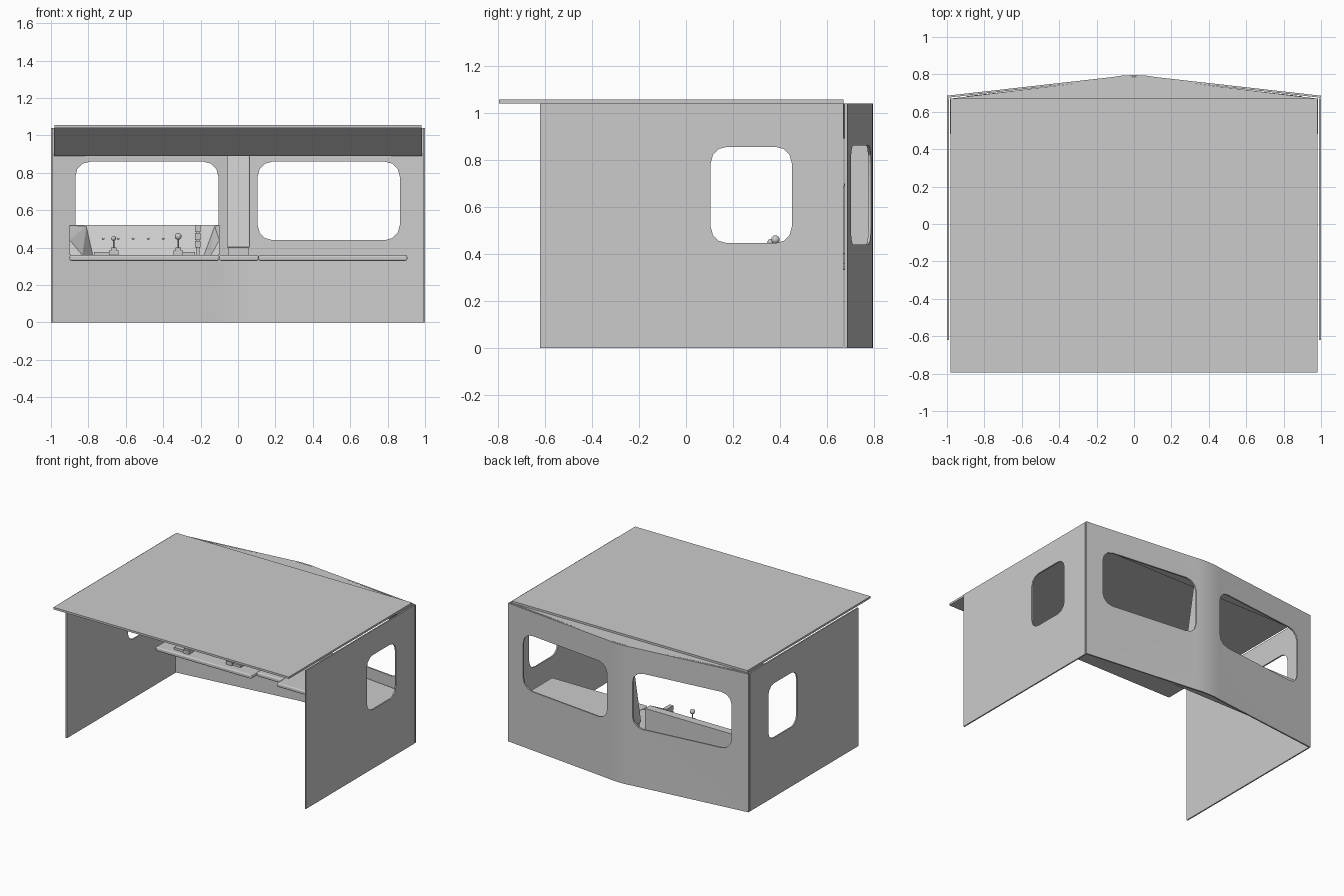
import bpy, bmesh, math
from mathutils import Vector

if "Cube" in bpy.data.objects:
    bpy.data.objects.remove(bpy.data.objects["Cube"])

AX = {'x': lambda p, d: (d, p[0], p[1]),
      'y': lambda p, d: (p[0], d, p[1]),
      'z': lambda p, d: (p[0], p[1], d)}


def finish(name, bm):
    bmesh.ops.recalc_face_normals(bm, faces=bm.faces)
    me = bpy.data.meshes.new(name)
    bm.to_mesh(me)
    bm.free()
    ob = bpy.data.objects.new(name, me)
    bpy.context.collection.objects.link(ob)
    return ob


def prism(name, pts, axis, a, b):
    """Extrude a flat outline along an axis from a to b."""
    bm = bmesh.new()
    f = bm.faces.new([bm.verts.new(AX[axis](p, a)) for p in pts])
    new = bmesh.ops.extrude_face_region(bm, geom=[f])['geom']
    step = Vector(AX[axis]((0, 0), b - a))
    bmesh.ops.translate(bm, vec=step, verts=[v for v in new if isinstance(v, bmesh.types.BMVert)])
    return finish(name, bm)


def hull(name, pts):
    bm = bmesh.new()
    bmesh.ops.convex_hull(bm, input=[bm.verts.new(p) for p in pts])
    bmesh.ops.dissolve_limit(bm, angle_limit=0.01, verts=bm.verts, edges=bm.edges)
    return finish(name, bm)


def box(name, x0, x1, y0, y1, z0, z1):
    return prism(name, [(x0, y0), (x1, y0), (x1, y1), (x0, y1)], 'z', z0, z1)


def rounded(u0, u1, v0, v1, r, n=3):
    pts = []
    for cu, cv, a0 in ((u1 - r, v1 - r, 0), (u0 + r, v1 - r, 90), (u0 + r, v0 + r, 180), (u1 - r, v0 + r, 270)):
        for i in range(n + 1):
            a = math.radians(a0 + 90 * i / n)
            pts.append((cu + r * math.cos(a), cv + r * math.sin(a)))
    return pts


def cut(ob, cutters):
    """Boolean the window cutters out of a wall, then discard them."""
    for c in cutters:
        c.hide_render = True
        m = ob.modifiers.new('window', 'BOOLEAN')
        m.operation, m.solver, m.object = 'DIFFERENCE', 'EXACT', c
    bpy.context.view_layer.update()
    me = bpy.data.meshes.new_from_object(ob.evaluated_get(bpy.context.evaluated_depsgraph_get()))
    ob.modifiers.clear()
    ob.data = me
    for c in cutters:
        bpy.data.objects.remove(c)


def smooth(ob):
    bpy.ops.object.select_all(action='DESELECT')
    ob.select_set(True)
    bpy.context.view_layer.objects.active = ob
    bpy.ops.object.shade_smooth_by_angle(angle=math.radians(30))


def bevel(ob, w):
    m = ob.modifiers.new('bevel', 'BEVEL')
    m.width, m.segments = w, 3


# roof sheet
box('roof', -0.98, 0.98, -0.795, 0.67, 1.04, 1.055)

# side walls with one window each
for name, x0, x1 in (('left_wall', -1.0, -0.99), ('right_wall', 0.99, 1.0)):
    wall = box(name, x0, x1, -0.62, 0.67, 0, 1.04)
    cut(wall, [prism('side_cutter', rounded(0.105, 0.45, 0.445, 0.855, 0.07), 'x', x0 - 0.1, x1 + 0.1)])

# bent front wall with two windows
half = [(1.0, 0.686), (0.12, 0.785), (0.06, 0.794), (0, 0.796)]
outer = half + [(-x, y) for x, y in reversed(half[:-1])]
wall = prism('windshield_wall', outer + [(x, y - 0.011) for x, y in reversed(outer)], 'z', 0, 1.04)
cut(wall, [prism('front_cutter', rounded(a, b, 0.44, 0.86, 0.08), 'y', 0.5, 1.0)
           for a, b in ((-0.87, -0.105), (0.105, 0.865))])
smooth(wall)

# sloped ceiling header behind the front wall
hull('ceiling_header',
     [(s * x, y, z) for s in (-1, 1) for x, y, z in
      ((0.985, 0.48, 1.04), (0.985, 0.67, 1.04), (0.07, 0.782, 1.04),
       (0.985, 0.665, 0.89), (0.985, 0.67, 0.89), (0.07, 0.782, 0.89))])

# centre pillar, deeper towards the desk, on a small plinth
pillar = prism('centre_pillar', [(0.71, 0.89), (0.784, 0.89), (0.784, 0.40), (0.615, 0.40)], 'x', -0.06, 0.063)
bevel(pillar, 0.006)
box('pillar_plinth', -0.05, 0.055, 0.625, 0.78, 0.36, 0.40)
for x in (-0.025, 0.03):
    box('pillar_rib', x - 0.02, x + 0.02, 0.618, 0.63, 0.365, 0.39)

# desk: two forward leaves and a recessed middle
for name, x0, x1, y0, yb0, yb1 in (('driver_desk', -0.90, -0.10, 0.30, 0.683, 0.773),
                                   ('middle_desk', -0.10, 0.11, 0.36, 0.773, 0.773),
                                   ('assistant_desk', 0.11, 0.905, 0.30, 0.772, 0.682)):
    bevel(prism(name, [(x0, y0), (x1, y0), (x1, yb1), (x0, yb0)], 'z', 0.33, 0.36), 0.009)

# sloped instrument console with angled wings
prism('console', [(0.50, 0.36), (0.63, 0.36), (0.63, 0.52), (0.57, 0.52)], 'x', -0.90, -0.10)
for name, xo, xt, xb in (('left_console_wing', -0.90, -0.81, -0.765), ('right_console_wing', -0.10, -0.125, -0.19)):
    hull(name, [(xo, 0.40, 0.36), (xo, 0.57, 0.36), (xb, 0.52, 0.36), (xo, 0.57, 0.52),
                (xt, 0.57, 0.515), (xo, 0.42, 0.44), (xo + (xb - xo) * 0.5, 0.40, 0.36)])

# gauges on the console face
for i, x in enumerate((-0.72, -0.64, -0.56, -0.48, -0.40)):
    bpy.ops.mesh.primitive_cylinder_add(vertices=12, radius=0.006, depth=0.012,
                                        location=(x, 0.538, 0.45), rotation=(math.radians(66), 0, 0))
    bpy.context.object.name = 'console_button_%d' % (i + 1)

# brake stand: stacked blocks beside the console
for i in range(3):
    z = 0.40 + i * 0.042
    box('brake_stand_%d' % (i + 1), -0.23, -0.2, 0.48, 0.56, z, z + 0.036)
box('brake_stand_post', -0.225, -0.205, 0.49, 0.56, 0.36, 0.52)

# control levers: base, stick and ball, with a side plate
for name, x, y, zb, r, px0, px1 in (('throttle', -0.665, 0.36, 0.45, 0.013, -0.77, -0.69),
                                    ('brake', -0.32, 0.38, 0.46, 0.018, -0.295, -0.23)):
    box(name + '_base', x - 0.025, x + 0.025, y - 0.03, y + 0.03, 0.36, 0.385)
    box(name + '_block', x - 0.015, x + 0.015, y - 0.022, y + 0.022, 0.385, 0.402)
    box(name + '_plate', px0, px1, y - 0.02, y + 0.06, 0.36, 0.377)
    bpy.ops.mesh.primitive_cylinder_add(vertices=8, radius=0.004, depth=zb - 0.40, location=(x, y, (zb + 0.40) / 2))
    bpy.context.object.name = name + '_stick'
    bpy.ops.mesh.primitive_uv_sphere_add(segments=12, ring_count=8, radius=r, location=(x, y, zb))
    bpy.context.object.name = name + '_knob'
    smooth(bpy.context.object)
